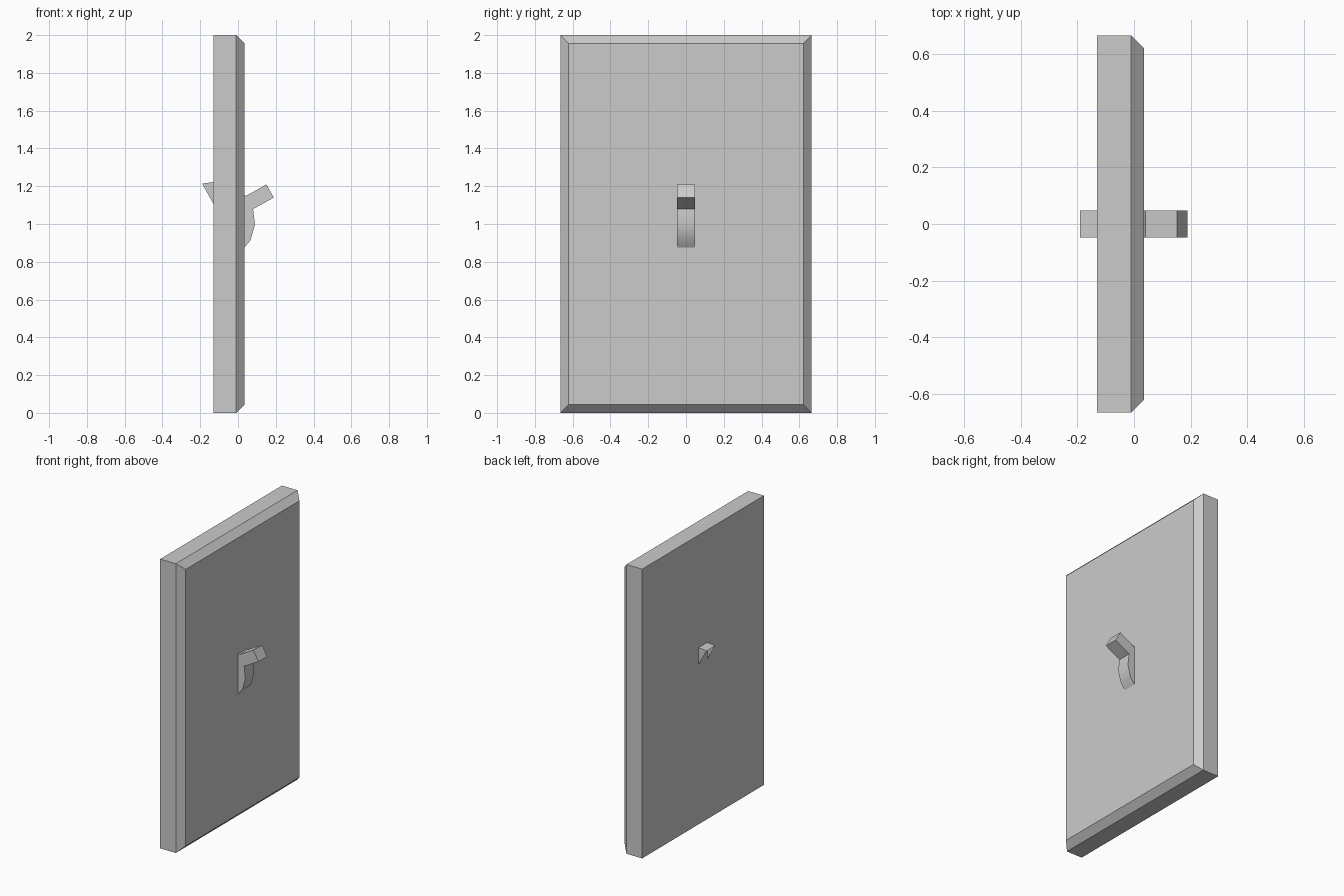
import bpy
import bmesh
from math import sin, cos, radians
from mathutils import Vector

cube = bpy.data.objects.get("Cube")
if cube:
    bpy.data.objects.remove(cube, do_unlink=True)

GREY = (0.6, 0.6, 0.6, 1.0)
grey = bpy.data.materials.new("light grey plastic")
grey.use_nodes = True
grey.diffuse_color = GREY
grey.node_tree.nodes["Principled BSDF"].inputs["Base Color"].default_value = GREY


def finish(name, bm):
    mesh = bpy.data.meshes.new(name)
    bm.to_mesh(mesh)
    bm.free()
    mesh.materials.append(grey)
    obj = bpy.data.objects.new(name, mesh)
    bpy.context.collection.objects.link(obj)
    return obj


# Wall plate: straight-sided slab with a chamfered outer face
def rectangle(bm, x, inset):
    w, h = 0.665 - inset, 1.0 - inset
    corners = ((-w, -h), (w, -h), (w, h), (-w, h))
    return [bm.verts.new((x, y, 1 + z)) for y, z in corners]


bm = bmesh.new()
rings = [rectangle(bm, -0.13, 0), rectangle(bm, -0.01, 0), rectangle(bm, 0.035, 0.044)]
for a, b in zip(rings, rings[1:]):
    for i in range(4):
        j = (i + 1) % 4
        bm.faces.new((a[i], a[j], b[j], b[i]))
bm.faces.new(rings[0][::-1])
bm.faces.new(rings[-1])
finish("wall_plate", bm)

# Toggle: rounded hub and straight lever, tilted up; the hub's back is open
PIVOT = Vector((-0.122, 0, 1.013))
ALONG = Vector((0.875, 0, 0.484))
ACROSS = Vector((-0.484, 0, 0.875))
RADIUS, HALF_WIDTH, LEVER_END = 0.2125, 0.0475, 0.334

arc = [(RADIUS * cos(radians(a)), RADIUS * sin(radians(a))) for a in (10.8, 33.5, 56.5, 79.7)]
lower = [(u, -v) for u, v in reversed(arc)]
tip = [(LEVER_END, -arc[0][1]), (LEVER_END, arc[0][1])]
profile = lower + tip + arc

bm = bmesh.new()
sides = []
for y in (-HALF_WIDTH, HALF_WIDTH):
    sides.append([bm.verts.new(PIVOT + ALONG * u + ACROSS * v + Vector((0, y, 0)))
                  for u, v in profile])
near, far = sides
for i in range(len(profile) - 1):
    bm.faces.new((near[i], far[i], far[i + 1], near[i + 1]))
bm.faces.new(near)
bm.faces.new(far[::-1])
bmesh.ops.recalc_face_normals(bm, faces=bm.faces)
toggle = finish("toggle_switch", bm)

# Smooth the curved hub, keep the other edges sharp
bpy.ops.object.select_all(action="DESELECT")
toggle.select_set(True)
bpy.context.view_layer.objects.active = toggle
bpy.ops.object.shade_smooth_by_angle(angle=radians(30))
